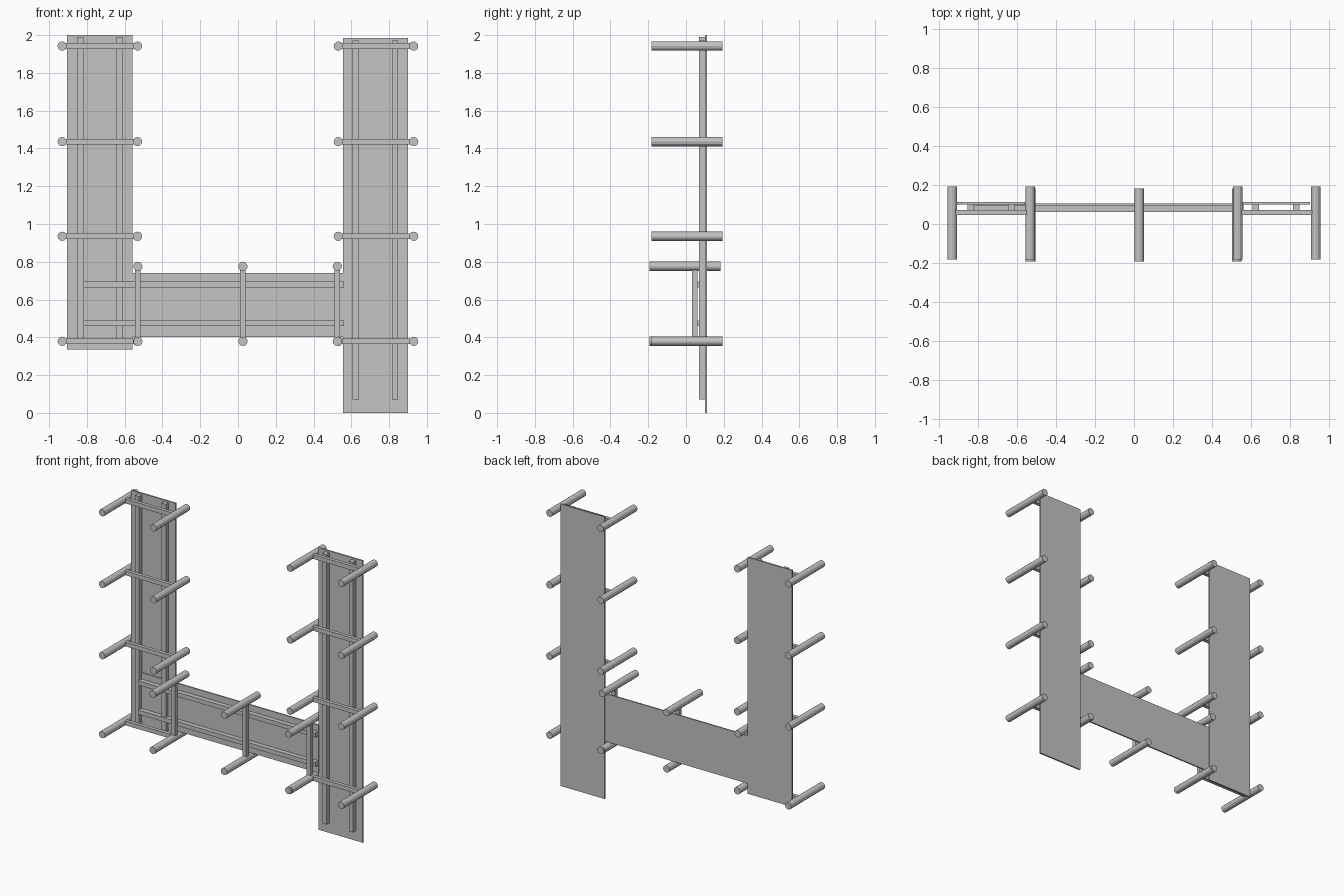
import bpy
import math

cube = bpy.data.objects.get("Cube")
if cube:
    bpy.data.objects.remove(cube, do_unlink=True)

GREY = (0.55, 0.55, 0.55, 1.0)
grey = bpy.data.materials.new("light grey metal")
grey.use_nodes = True
grey.diffuse_color = GREY
grey.node_tree.nodes["Principled BSDF"].inputs["Base Color"].default_value = GREY


def box(name, xs, ys, zs):
    """Box spanning the given (low, high) range on each axis."""
    spans = (xs, ys, zs)
    bpy.ops.mesh.primitive_cube_add(size=1, location=[(a + b) / 2 for a, b in spans])
    obj = bpy.context.object
    obj.name = name
    obj.scale = [b - a for a, b in spans]
    bpy.ops.object.transform_apply(location=False, rotation=False, scale=True)
    obj.data.materials.append(grey)


def peg(name, x, z, y):
    """Round rod lying along y."""
    bpy.ops.mesh.primitive_cylinder_add(vertices=12, radius=0.0245, depth=0.376,
                                        location=(x, y, z),
                                        rotation=(math.pi / 2, 0, 0))
    bpy.context.object.name = name
    bpy.context.object.data.materials.append(grey)


def around(c, width):
    return (c - width / 2, c + width / 2)


BAR = 0.03      # thickness of rails and crossbars
RUNG_Z = (0.379, 0.935, 1.436, 1.942)

# Upright boards: panel, two rails, four crossbars with a peg at each end
uprights = (
    ("right", (-0.905, -0.558), (0.335, 2.0), (-0.835, -0.628), (0.387, 1.99), (-0.931, -0.532)),
    ("left", (0.556, 0.901), (0.0, 1.985), (0.624, 0.831), (0.07, 1.972), (0.531, 0.93)),
)
for side, panel_x, panel_z, rails, rail_z, pegs in uprights:
    box(side + "_panel", panel_x, (0.101, 0.112), panel_z)
    for x in rails:
        box(side + "_rail", around(x, 0.033), (0.07, 0.101), rail_z)
    for z in RUNG_Z:
        box(side + "_crossbar", pegs, (0.046, 0.071), around(z, BAR))
        for x in pegs:
            peg(side + "_peg", x, z, 0.005)

# Horizontal board joining the uprights, set slightly forward
span = (-0.817, 0.56)
box("bridge_panel", span, (0.095, 0.105), (0.403, 0.74))
for z in (0.474, 0.68):
    box("bridge_rail", span, (0.062, 0.095), around(z, BAR))
peg_z = (0.379, 0.776)
for x in (-0.53, 0.026, 0.526):
    box("bridge_crossbar", around(x, BAR), (0.033, 0.062), peg_z)
    for z in peg_z:
        peg("bridge_peg", x, z, -0.005)
